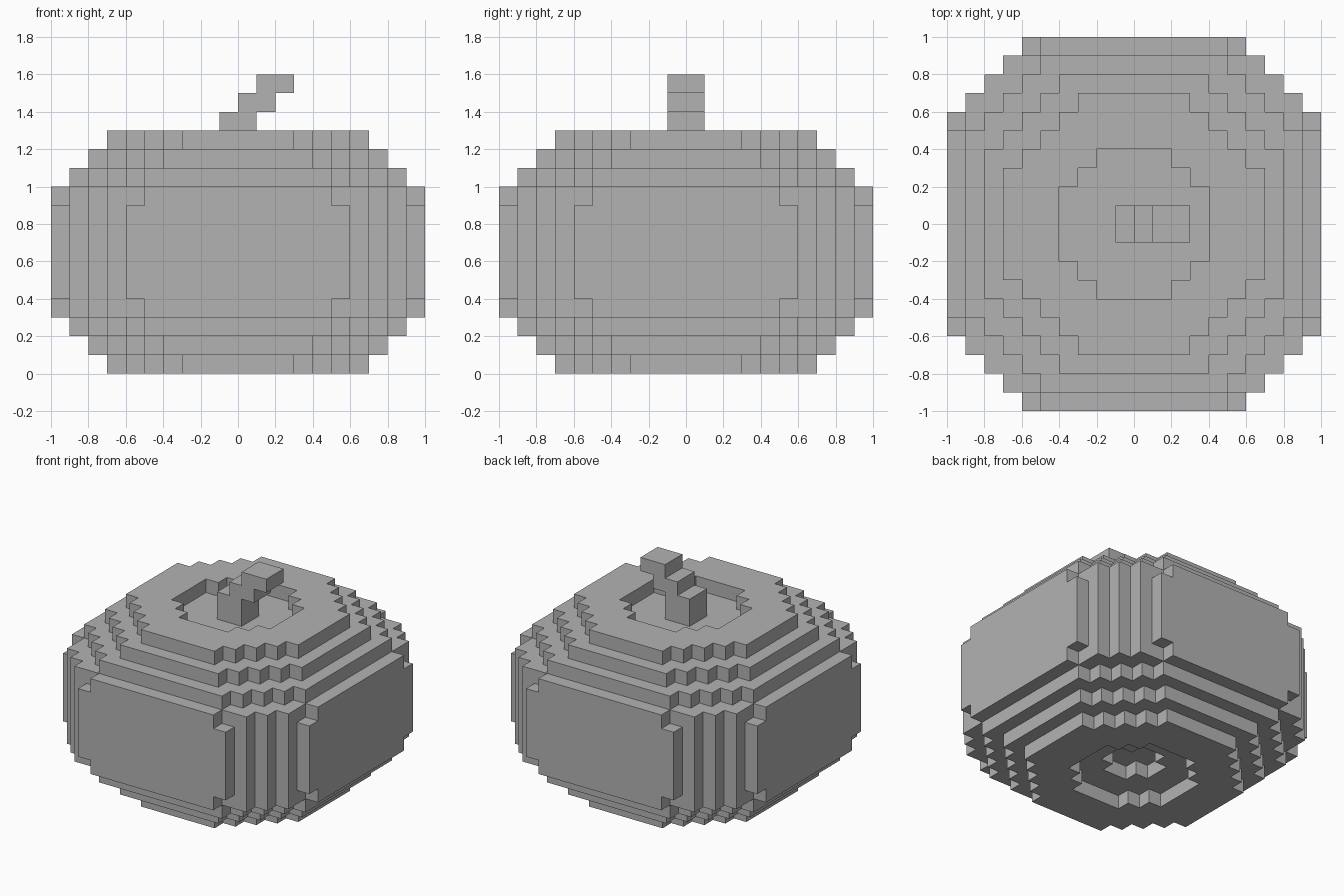
import bpy
import bmesh
from mathutils import Vector

cube = bpy.data.objects.get("Cube")
if cube:
    bpy.data.objects.remove(cube, do_unlink=True)

UNIT = 0.1  # edge of one block

grey = bpy.data.materials.new("plain_grey")
grey.use_nodes = True
grey.diffuse_color = (0.45, 0.45, 0.45, 1)
grey.node_tree.nodes["Principled BSDF"].inputs["Base Color"].default_value = grey.diffuse_color


def fold(i):
    """Distance of a block from the centre line, counted in blocks."""
    return i if i >= 0 else -1 - i


def stepped_disc(a, b, radius, cut):
    """True inside a square of the given radius with stair-stepped corners."""
    return max(a, b) < radius and a + b <= 2 * (radius - 1) - cut


def in_body(i, j, k):
    a, b = fold(i), fold(j)
    # Three widening layers, a tall middle, three narrowing layers
    if not stepped_disc(a, b, min(7 + k, 10, 19 - k), 4):
        return False
    # Notched corners of the four raised side panels
    if k in (3, 9) and sorted((a, b)) == [5, 9]:
        return False
    # Sunken top and bottom, with a smaller second step below
    if k in (0, 12) and stepped_disc(a, b, 4, 2):
        return False
    if k == 1 and stepped_disc(a, b, 2, 1):
        return False
    return True


def build_blocks(name, cells):
    """Make one mesh from the exposed faces of a set of blocks."""
    bm = bmesh.new()
    corners = {}

    def vert(p):
        key = tuple(round(c) for c in p)
        if key not in corners:
            corners[key] = bm.verts.new(Vector(key) * UNIT)
        return corners[key]

    for cell in cells:
        for axis in range(3):
            u, v = Vector((0, 0, 0)), Vector((0, 0, 0))
            u[(axis + 1) % 3] = 1
            v[(axis + 2) % 3] = 1
            for side in (0, 1):
                neighbour = list(cell)
                neighbour[axis] += 2 * side - 1
                if tuple(neighbour) in cells:
                    continue
                o = Vector(cell)
                o[axis] += side
                ring = [o, o + u, o + u + v, o + v]
                if not side:
                    ring.reverse()
                bm.faces.new([vert(p) for p in ring])
    mesh = bpy.data.meshes.new(name)
    bm.to_mesh(mesh)
    bm.free()
    mesh.materials.append(grey)
    obj = bpy.data.objects.new(name, mesh)
    bpy.context.collection.objects.link(obj)
    return obj


# Round stepped body
span = range(-10, 10)
build_blocks("pumpkin_body", {(i, j, k) for i in span for j in span
                              for k in range(13) if in_body(i, j, k)})

# Stem leaning sideways by one block per step, rooted in the sunken top
stem = {(i + max(0, k - 13), j, k) for i in (-1, 0) for j in (-1, 0)
        for k in range(12, 16)}
build_blocks("stem", stem)
